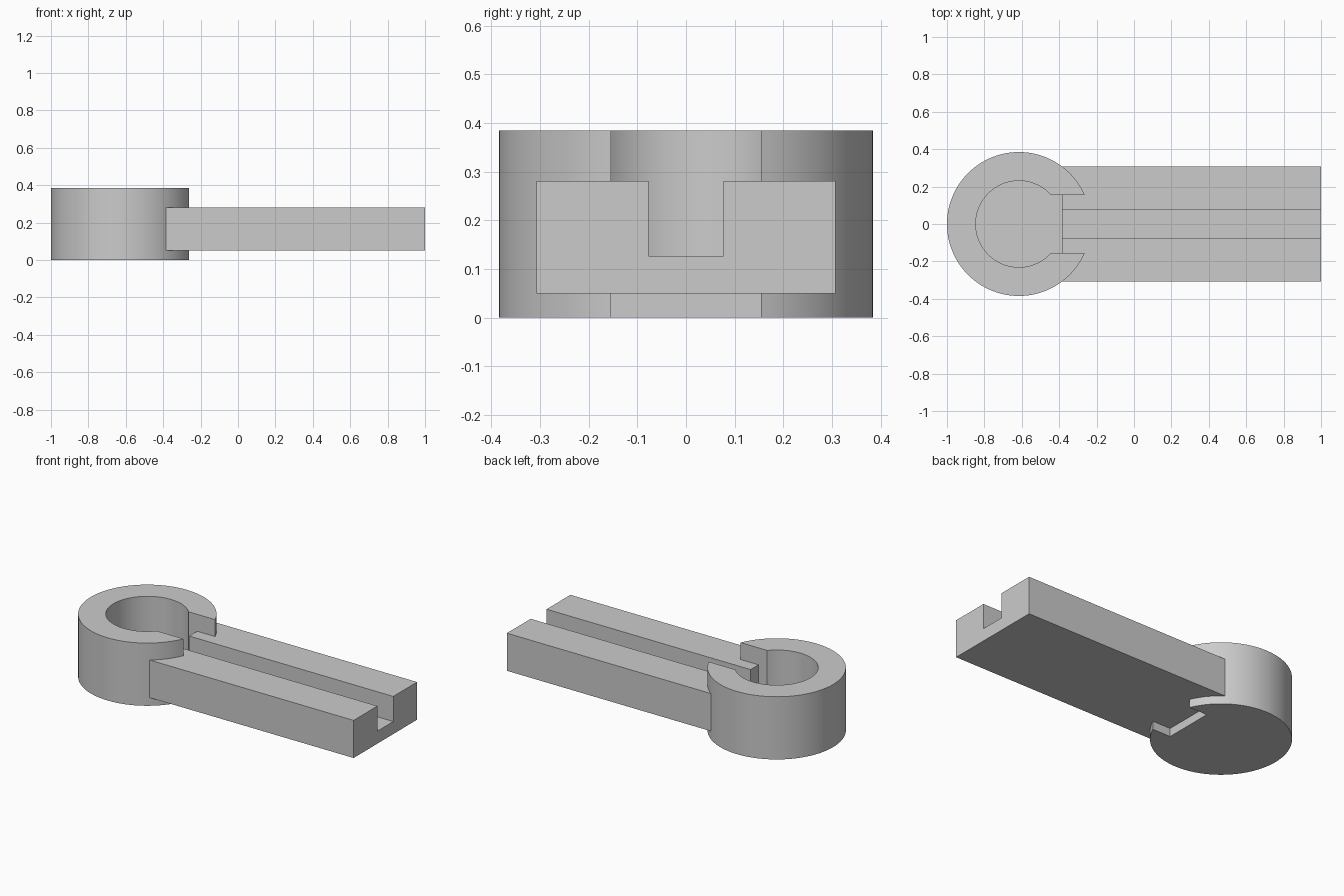
import bpy, bmesh
from math import asin, pi, sin, cos

cube = bpy.data.objects.get("Cube")
if cube:
    bpy.data.objects.remove(cube)

U = 2 / 26                      # design unit
CX = -8 * U                     # socket centre
OUTER, INNER = 5 * U, 3 * U     # socket radii
HALF_SLOT = 2 * U
HEIGHT, FLOOR = 5 * U, U
BAR_END = -5 * U
BAR_Z = 0.05

grey = bpy.data.materials.new("light grey")
grey.use_nodes = True
colour = (0.6, 0.6, 0.6, 1)
grey.diffuse_color = colour
grey.node_tree.nodes["Principled BSDF"].inputs["Base Color"].default_value = colour


def finish(bm, name):
    bmesh.ops.recalc_face_normals(bm, faces=bm.faces)
    mesh = bpy.data.meshes.new(name)
    bm.to_mesh(mesh)
    bm.free()
    mesh.materials.append(grey)
    obj = bpy.data.objects.new(name, mesh)
    bpy.context.collection.objects.link(obj)
    bpy.ops.object.select_all(action='DESELECT')
    obj.select_set(True)
    bpy.context.view_layer.objects.active = obj
    bpy.ops.object.shade_smooth_by_angle(angle=pi / 6)
    return obj


def open_arc(bm, radius, z, steps=96):
    """Arc around the socket centre, left open where the slot passes."""
    gap = asin(HALF_SLOT / radius)
    angles = [gap + (2 * pi - 2 * gap) * i / steps for i in range(steps + 1)]
    return [bm.verts.new((CX + radius * cos(a), radius * sin(a), z)) for a in angles]


def wall(bm, low, high):
    for i in range(len(low) - 1):
        bm.faces.new((low[i], low[i + 1], high[i + 1], high[i]))


# Round socket: open cup with a slot through its wall
bm = bmesh.new()
out_low, out_top = open_arc(bm, OUTER, 0), open_arc(bm, OUTER, HEIGHT)
in_low, in_top = open_arc(bm, INNER, FLOOR), open_arc(bm, INNER, HEIGHT)
end_low, end_top = [[bm.verts.new((BAR_END, s * HALF_SLOT, z)) for s in (1, -1)]
                    for z in (0, FLOOR)]
wall(bm, out_low, out_top)
wall(bm, in_low, in_top)
wall(bm, end_low, end_top)
bm.faces.new(out_low + end_low[::-1])       # underside
bm.faces.new(out_top + in_top[::-1])        # rim
bm.faces.new(in_low + end_top[::-1])        # cup floor
for k in (0, -1):                           # slot cheeks
    bm.faces.new((out_low[k], out_top[k], in_top[k], in_low[k], end_top[k], end_low[k]))
finish(bm, "round_socket")

# Grooved bar: U profile swept along x
half = [(U, BAR_Z + U), (U, BAR_Z + 3 * U), (4 * U, BAR_Z + 3 * U), (4 * U, BAR_Z)]
profile = half + [(-y, z) for y, z in reversed(half)]
bm = bmesh.new()
face = bm.faces.new([bm.verts.new((BAR_END, y, z)) for y, z in profile])
swept = bmesh.ops.extrude_face_region(bm, geom=[face], use_keep_orig=True)
bmesh.ops.translate(bm, vec=(1 - BAR_END, 0, 0),
                    verts=[v for v in swept["geom"] if isinstance(v, bmesh.types.BMVert)])
finish(bm, "grooved_bar")
